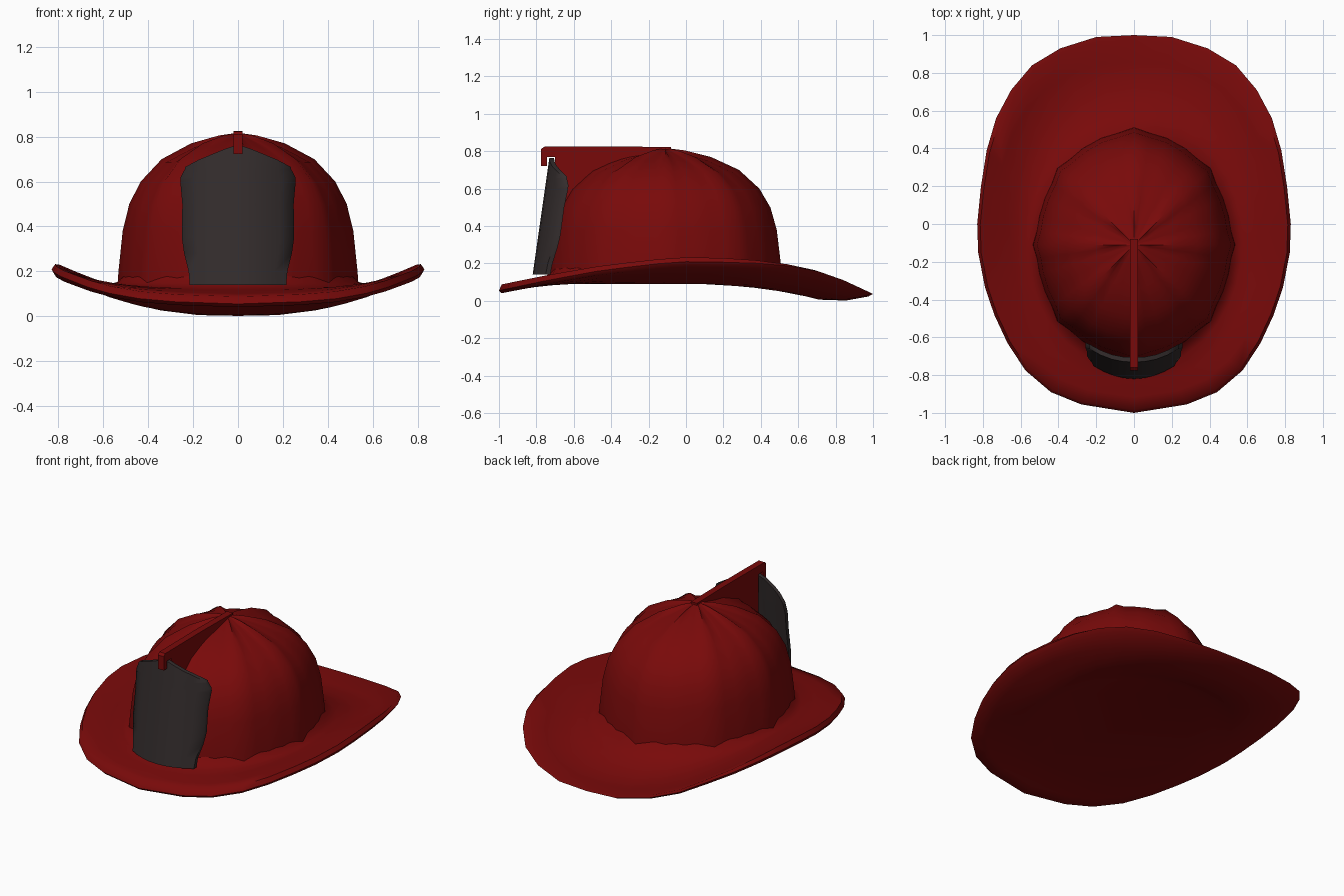
import bpy, bmesh, math

if "Cube" in bpy.data.objects:
    bpy.data.objects.remove(bpy.data.objects["Cube"])


def material(name, rgb):
    m = bpy.data.materials.new(name)
    m.diffuse_color = (*rgb, 1)
    m.use_nodes = True
    m.node_tree.nodes["Principled BSDF"].inputs["Base Color"].default_value = m.diffuse_color
    return m


RED = material("helmet red", (0.19, 0.003, 0.003))
BLACK = material("shield charcoal", (0.034, 0.026, 0.026))


def finish(name, bm, mat, angle=35):
    bmesh.ops.remove_doubles(bm, verts=bm.verts, dist=1e-5)
    bmesh.ops.recalc_face_normals(bm, faces=bm.faces)
    me = bpy.data.meshes.new(name)
    bm.to_mesh(me)
    bm.free()
    me.materials.append(mat)
    ob = bpy.data.objects.new(name, me)
    bpy.context.collection.objects.link(ob)
    bpy.context.view_layer.objects.active = ob
    ob.select_set(True)
    bpy.ops.object.shade_smooth_by_angle(angle=math.radians(angle))
    ob.select_set(False)
    return ob


def loft(name, rings, mat, angle=35, cap_end=False):
    bm = bmesh.new()
    vs = [[bm.verts.new(p) for p in r] for r in rings]
    n = len(rings[0])
    for a, b in zip(vs, vs[1:]):
        for i in range(n):
            j = (i + 1) % n
            bm.faces.new((a[i], a[j], b[j], b[i]))
    if cap_end:
        bm.faces.new(vs[-1])
    return finish(name, bm, mat, angle)


def interp(x, table):
    for (x0, y0), (x1, y1) in zip(table, table[1:]):
        if x <= x1:
            return y0 + (y1 - y0) * max(0, (x - x0) / (x1 - x0))
    return table[-1][1]


def mix(a, b, t):
    return a + (b - a) * t


# Dome plan: ellipse in polar form, angle measured from the back
CY, AX, AY = -0.11, 0.535, 0.62


def ellipse(deg, s=1.0):
    a = math.radians(deg)
    r = s / math.hypot(math.sin(a) / AX, math.cos(a) / AY)
    return r * math.sin(a), CY + r * math.cos(a)


# Dome: eight panels between raised ribs
profile = [(0.12, 1.005), (0.2, 0.995), (0.38, 0.96), (0.5, 0.905), (0.6, 0.81),
           (0.7, 0.635), (0.77, 0.39), (0.805, 0.16), (0.816, 0.02)]
offsets = [(0, 0), (8, 0.9), (17, 0.9), (28, 0.9), (37, 0.9)]
rings = []
for z, f in profile:
    ring = []
    for k in range(8):
        for off, dip in offsets:
            x, y = ellipse(45 * k + off, f * (1 - 0.035 * dip))
            drop = 0.028 * dip * max(0, 1 - f) ** 0.6 * min(1, f * 4)
            ring.append((x, y, z - drop))
    rings.append(ring)
loft("dome", rings, RED, 60, cap_end=True)

# Brim: half outline from back to front, mirrored
half = [(0, 1), (0.2, 0.99), (0.39, 0.93), (0.54, 0.84), (0.65, 0.71), (0.73, 0.56),
        (0.78, 0.39), (0.81, 0.2), (0.83, 0), (0.825, -0.15), (0.79, -0.33),
        (0.74, -0.48), (0.67, -0.63), (0.575, -0.775), (0.44, -0.89),
        (0.28, -0.955), (0, -1)]
outline = half + [(-x, y) for x, y in half[-2:0:-1]]
edge_z = [(-1, 0.085), (-0.8, 0.128), (-0.5, 0.185), (-0.2, 0.225), (0.05, 0.243),
          (0.35, 0.23), (0.55, 0.207), (0.7, 0.177), (0.85, 0.12), (1, 0.045)]


def brim_ring(kind, t):
    ring = []
    for i, (ox, oy) in enumerate(outline):
        ix, iy = ellipse(i * 360 / 32, 0.96)
        x, y = mix(ix, ox, t), mix(iy, oy, t)
        ez = interp(oy, edge_z)
        back = max(0, (oy - 0.2) / 0.8)
        if kind == "top":
            # soft fillet where the brim meets the dome
            z = mix(0.13, ez, t ** 1.3) - 0.06 * back * math.sin(math.pi * t)
            z += 0.05 * max(0, 1 - t / 0.2) ** 2
        elif kind == "edge":
            z = ez - mix(0.03, 0.008, back)
        else:
            z = mix(0.09, ez - mix(0.048, 0.016, back), t ** 1.5)
            z -= 0.066 * back * math.sin(math.pi * t)
        ring.append((x, y, max(z, 0)))
    return ring


brim = [brim_ring("top", t) for t in (0, 0.08, 0.2, 0.45, 0.72, 0.95)]
brim += [brim_ring("edge", 1)]
brim += [brim_ring("under", t) for t in (0.95, 0.72, 0.45, 0.2, 0)]
loft("brim", brim, RED, 60, cap_end=True)

# Front shield: curved, tilted plate
widths = [(0.14, 0.215), (0.2, 0.22), (0.28, 0.24), (0.35, 0.25), (0.5, 0.248),
          (0.6, 0.257), (0.62, 0.255), (0.655, 0.237)]
cols = [-1, -0.75, -0.5, -0.25, 0, 0.25, 0.5, 0.75, 1]
crest = [(0, 0.765), (0.06, 0.745), (0.18, 0.695), (0.235, 0.665)]


def shield_y(x, z):
    return -0.82 + (z - 0.14) * 0.143 + 1.5 * x * x


bm = bmesh.new()
grid = []
for z, w in widths + [(None, 0.235)]:
    row = []
    for c in cols:
        x = c * w
        zz = z if z else interp(abs(x), crest)
        row.append(bm.verts.new((x, shield_y(x, zz), zz)))
    grid.append(row)
for a, b in zip(grid, grid[1:]):
    for i in range(len(cols) - 1):
        bm.faces.new((a[i], a[i + 1], b[i + 1], b[i]))
ext = bmesh.ops.extrude_face_region(bm, geom=list(bm.faces), use_keep_orig=True)
for v in ext["geom"]:
    if isinstance(v, bmesh.types.BMVert):
        v.co.y += 0.025
finish("front_shield", bm, BLACK, 60)

# Crest fin: side profile with hooked tip holding the shield
fin = [(-0.08, 0.822), (-0.38, 0.826), (-0.76, 0.824), (-0.775, 0.81), (-0.775, 0.722),
       (-0.742, 0.722), (-0.742, 0.77), (-0.7, 0.77), (-0.7, 0.45), (-0.66, 0.4),
       (-0.4, 0.65), (-0.08, 0.78)]
bm = bmesh.new()
sides = [[bm.verts.new((s * 0.021, y, z)) for y, z in fin] for s in (-1, 1)]
for s in sides:
    bm.faces.new(s)
for i in range(len(fin)):
    j = (i + 1) % len(fin)
    bm.faces.new((sides[0][i], sides[0][j], sides[1][j], sides[1][i]))
finish("crest_fin", bm, RED, 30)
